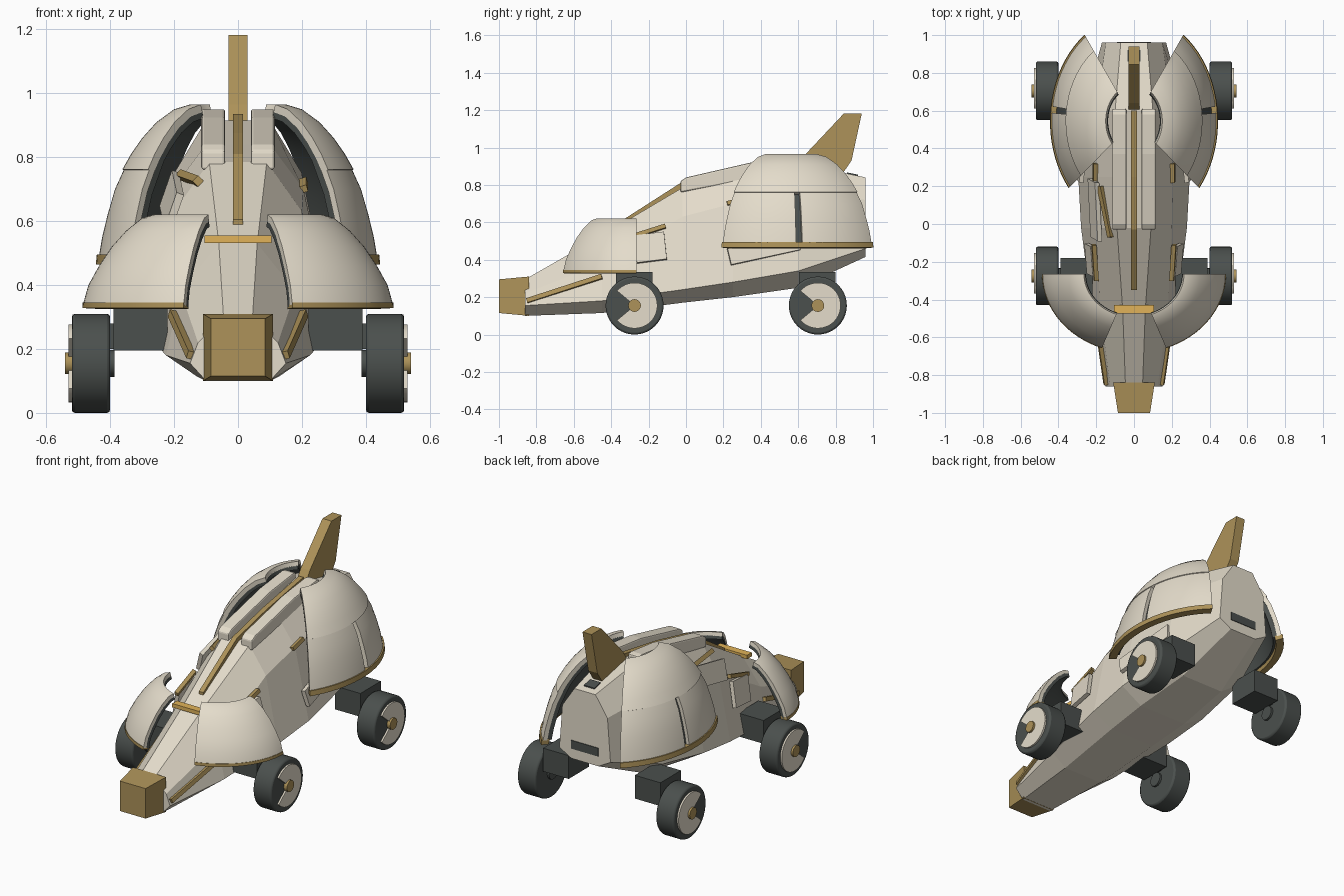
import bpy, bmesh
from math import sin, cos, radians, hypot
from mathutils import Vector

if "Cube" in bpy.data.objects:
    bpy.data.objects.remove(bpy.data.objects["Cube"])


def mat(name, c):
    m = bpy.data.materials.new(name)
    m.diffuse_color = (*c, 1)
    m.use_nodes = True
    m.node_tree.nodes["Principled BSDF"].inputs["Base Color"].default_value = m.diffuse_color
    return m


CREAM = mat("cream", (0.78, 0.72, 0.60))
GOLD = mat("bronze", (0.42, 0.29, 0.10))
AMBER = mat("amber", (0.75, 0.45, 0.10))
DARK = mat("dark", (0.07, 0.08, 0.075))


def build(name, rings, m, mirror=False, smooth=False, bevel=0):
    """Skin a row of equal closed rings and cap both ends."""
    bm = bmesh.new()
    vs = [[bm.verts.new(p) for p in r] for r in rings]
    n = len(vs[0])
    for a, b in zip(vs, vs[1:]):
        for i in range(n):
            j = (i + 1) % n
            bm.faces.new((a[i], a[j], b[j], b[i]))
    bm.faces.new(vs[0])
    bm.faces.new(vs[-1][::-1])
    bmesh.ops.recalc_face_normals(bm, faces=bm.faces)
    me = bpy.data.meshes.new(name)
    bm.to_mesh(me)
    bm.free()
    me.materials.append(m)
    o = bpy.data.objects.new(name, me)
    bpy.context.collection.objects.link(o)
    if smooth:
        bpy.ops.object.select_all(action='DESELECT')
        o.select_set(True)
        bpy.context.view_layer.objects.active = o
        bpy.ops.object.shade_smooth_by_angle(angle=radians(32))
    if bevel:
        b = o.modifiers.new("bevel", 'BEVEL')
        b.width, b.segments, b.limit_method = bevel, 2, 'ANGLE'
    if mirror:
        o.modifiers.new("mirror", 'MIRROR')
    return o


def prism(name, prof, x0, x1, m, **kw):
    """Side profile of (y, z) points pulled along x."""
    return build(name, [[(x, y, z) for y, z in prof] for x in (x0, x1)], m, **kw)


def rect(y0, y1, z0, z1):
    return [(y0, z0), (y1, z0), (y1, z1), (y0, z1)]


def disc(y, z, r, n=40, a0=0, a1=360):
    k = n if a1 - a0 == 360 else n + 1
    return [(y + r * cos(radians(a0 + (a1 - a0) * i / n)),
             z + r * sin(radians(a0 + (a1 - a0) * i / n))) for i in range(k)]


def offset(prof, d):
    out = []
    for i, (a, z) in enumerate(prof):
        p, q = prof[max(i - 1, 0)], prof[min(i + 1, len(prof) - 1)]
        da, dz = q[0] - p[0], q[1] - p[1]
        L = hypot(da, dz)
        out.append((a + d * dz / L, z - d * da / L))
    return out


def shell(name, prof, d0, d1, cy, k, t0, t1, m, n=20):
    """Sweep a thick (radius, z) profile round an elliptical arc centred at (0, cy)."""
    loop = offset(prof, d0) + offset(prof, d1)[::-1]
    rings = []
    for i in range(n + 1):
        t = radians(t0 + (t1 - t0) * i / n)
        rings.append([(a * cos(t), cy + k * a * sin(t), z) for a, z in loop])
    return build(name, rings, m, mirror=True, smooth=True)


def strip(name, p, q, out, w, m, mirror=True, h=0.012):
    """Flat bar between two points, facing the direction 'out'."""
    p, q, out = Vector(p), Vector(q), Vector(out).normalized()
    side = (q - p).cross(out).normalized() * w / 2
    o = out * h
    return build(name, [[c - side - o, c + side - o, c + side + o, c - side + o] for c in (p, q)],
                 m, mirror=mirror)


# Hull: y, then half-width and height of bottom, chine, shoulder and roof
sections = [
    (-.86, .10, .10, .15, .155, .125, .22, .045, .295),
    (-.45, .13, .115, .225, .18, .18, .38, .06, .53),
    (-.02, .15, .17, .28, .24, .20, .63, .09, .785),
    (.25, .16, .20, .295, .28, .205, .70, .10, .84),
    (.60, .14, .25, .27, .34, .20, .75, .10, .915),
    (.96, .09, .415, .17, .46, .15, .72, .07, .84)]
rings = []
for s in sections:
    half = [(s[i], s[0], s[i + 1]) for i in (1, 3, 5, 7)]
    rings.append(half + [(-x, y, z) for x, y, z in half[::-1]])
build("hull", rings, CREAM)

# Nose block
build("nose_block", [[(-w, y, z0), (w, y, z0), (w, y, z1), (-w, y, z1)]
                     for y, w, z0, z1 in ((-1, .085, .115, .295), (-.84, .11, .10, .31))], GOLD)

# Roof: fin, spine strip, twin rails
prism("tail_fin", [(.59, .89), (.64, .965), (.845, 1.183), (.94, 1.183), (.885, .93), (.83, .85)],
      -.03, .03, GOLD)
prism("spine_strip", [(-.35, .57), (-.35, .605), (-.03, .81), (.25, .875), (.6, .935), (.6, .88), (-.02, .75)],
      -.015, .015, GOLD)
prism("roof_rail", [(-.03, .76), (-.03, .82), (0, .84), (.37, .925), (.58, .95), (.61, .945), (.61, .88)],
      .04, .115, CREAM, mirror=True, bevel=.008)

# Front fenders
F = dict(cy=-.265, k=.86, t0=-69.5, t1=0)
front = [(.485, .34), (.468, .40), (.435, .46), (.395, .52), (.35, .57), (.30, .61), (.265, .62)]
shell("front_fender", front, 0, -.022, m=CREAM, **F)
shell("front_fender_liner", front, -.02, -.04, m=DARK, **F)
shell("front_fender_rim", [(.487, .328), (.486, .346)], 0, -.045, m=GOLD, **F)

# Rear fenders: slotted lower tier, overlapping upper tier, liner and rim
R = dict(cy=.545, k=1.27)
low = [(.435, .49), (.425, .55), (.408, .62), (.385, .70), (.352, .772)]
top = [(.362, .762), (.335, .81), (.30, .86), (.255, .91), (.20, .95), (.15, .965)]
shell("rear_fender_lower_front", low, 0, -.022, t0=-39, t1=4.5, m=CREAM, **R)
shell("rear_fender_lower_back", low, 0, -.022, t0=8, t1=54, m=CREAM, **R)
shell("rear_fender_upper", top, 0, -.025, t0=-39, t1=54, m=CREAM, **R)
shell("rear_fender_liner", low[:-1] + top[1:], -.022, -.045, t0=-38.5, t1=53.5, m=DARK, **R)
shell("rear_fender_rim", [(.445, .465), (.442, .495)], 0, -.04, t0=-39, t1=54, m=GOLD, **R)

# Wheels, notched covers, hubs and axle blocks
for tag, y in (("front", -.275), ("rear", .705)):
    z = .155
    prism(tag + "_tyre", disc(y, z, .155), .40, .52, DARK, mirror=True, smooth=True, bevel=.01)
    prism(tag + "_wheel_cover", [(y, z)] + disc(y, z, .122, 32, -140, 140), .51, .53, CREAM,
          mirror=True, smooth=True)
    prism(tag + "_hub", disc(y, z, .034, 20), .51, .542, GOLD, mirror=True, smooth=True)
    prism(tag + "_axle", disc(y, z, .042, 20), .387, .41, DARK, mirror=True, smooth=True)
    prism(tag + "_axle_block", rect(y - .10, y + .095, .195, .335), .22, .39, DARK, mirror=True)
    prism(tag + "_axle_arm", rect(y - .04, y + .04, .20, .28), .38, .41, DARK, mirror=True)

# Amber band across the nose
prism("amber_band", rect(-.475, -.43, .532, .555), -.105, .105, AMBER)

# Bronze trim strips and side panels on the hull
strip("nose_trim", (.147, -.85, .18), (.205, -.45, .31), (1, -.15, .25), .025, GOLD)
strip("door_trim", (.20, -.30, .52), (.212, -.11, .58), (1, 0, .25), .022, GOLD)
strip("door_panel", (.222, -.27, .455), (.235, -.11, .475), (1, -.05, .22), .15, CREAM)
strip("shoulder_trim", (.205, .22, .70), (.205, .32, .725), (1, 0, .3), .022, GOLD)
strip("left_roof_trim", (-.125, -.07, .725), (-.18, .20, .745), (-.7, 0, .7), .025, GOLD, mirror=False)
strip("left_roof_panel", (-.20, -.08, .63), (-.215, .23, .70), (-1, 0, .35), .12, CREAM, mirror=False)
strip("rear_panel", (.288, .23, .42), (.245, .60, .50), (1, .1, .2), .10, CREAM)

# Rear vents
prism("rear_vent", rect(.94, .964, .475, .525), -.09, .09, DARK)
prism("roof_vent", [(.86, .84), (.92, .83), (.92, .855), (.86, .867)], -.035, .035, DARK)
